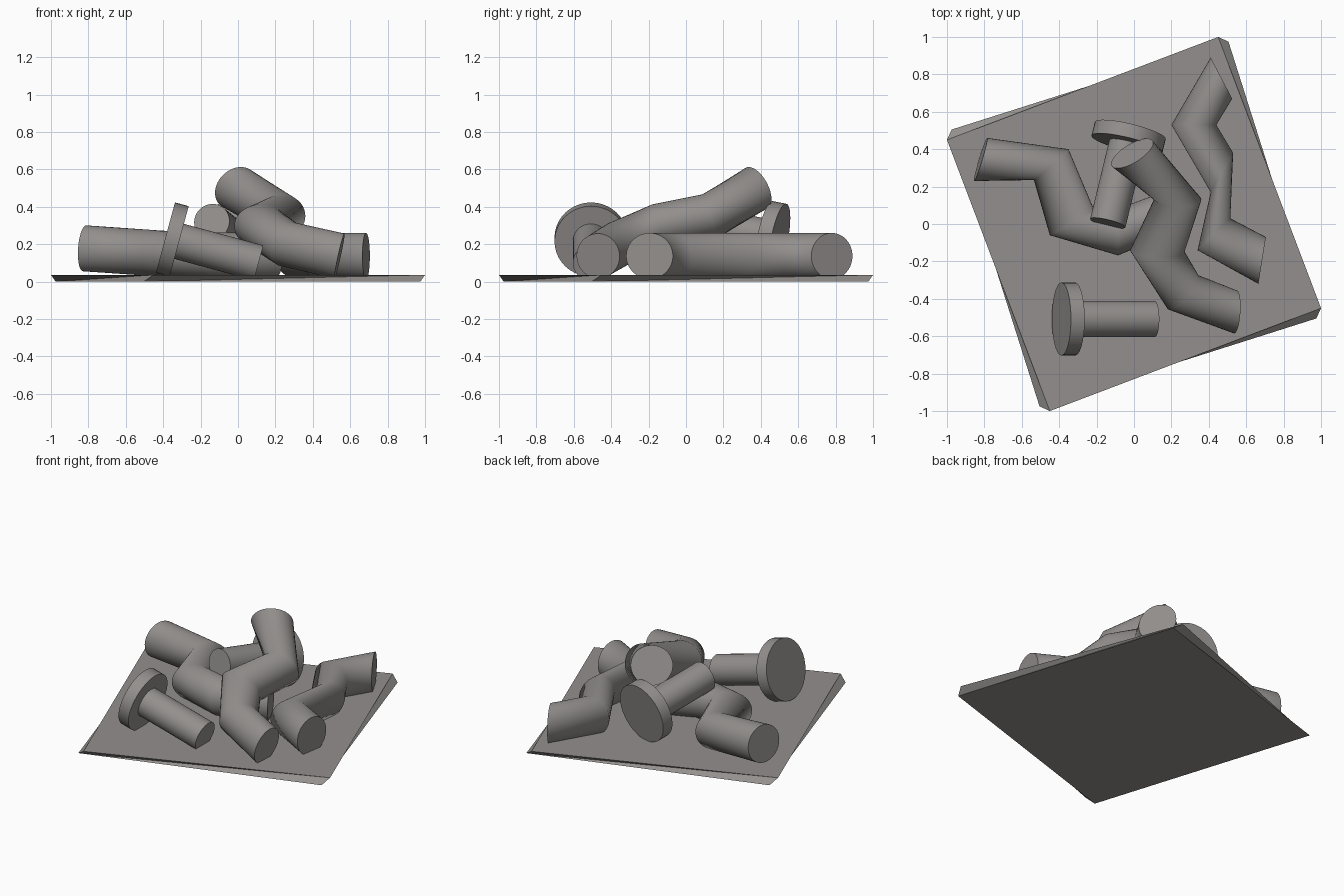
import bpy, bmesh, math
from mathutils import Vector

if "Cube" in bpy.data.objects:
    bpy.data.objects.remove(bpy.data.objects["Cube"])

SIDES = 40

# Dark warm grey for everything
GREY = bpy.data.materials.new("dark_grey")
GREY.diffuse_color = (0.29, 0.275, 0.267, 1.0)
GREY.use_nodes = True
GREY.node_tree.nodes["Principled BSDF"].inputs["Base Color"].default_value = GREY.diffuse_color


def loft(name, rings, smooth=True, hard_rings=False):
    """Skin a list of point rings and cap both ends; cap rims (or all rings) stay sharp."""
    bm = bmesh.new()
    loops = [[bm.verts.new(p) for p in ring] for ring in rings]
    n = len(rings[0])
    for a, b in zip(loops, loops[1:]):
        for i in range(n):
            j = (i + 1) % n
            if smooth:
                bm.faces.new((a[i], a[j], b[j], b[i]))
            else:
                bm.faces.new((a[i], a[j], b[j]))
                bm.faces.new((a[i], b[j], b[i]))
    bm.faces.new(loops[0])
    bm.faces.new(loops[-1])
    for face in bm.faces:
        face.smooth = smooth
    for loop in (loops if hard_rings else (loops[0], loops[-1])):
        for i in range(n):
            bm.edges.get((loop[i], loop[(i + 1) % n])).smooth = False
    bmesh.ops.recalc_face_normals(bm, faces=bm.faces)
    mesh = bpy.data.meshes.new(name)
    bm.to_mesh(mesh)
    bm.free()
    mesh.materials.append(GREY)
    ob = bpy.data.objects.new(name, mesh)
    bpy.context.collection.objects.link(ob)
    return ob


def circle(center, u, v):
    return [center + u * math.cos(t) + v * math.sin(t)
            for t in (2 * math.pi * i / SIDES for i in range(SIDES))]


def bent_tube(name, joints, r=0.123):
    """Joints are (left x, left y, right x, right y, centre z) seen from the top."""
    centers = [Vector(((a + c) / 2, (b + d) / 2, z)) for a, b, c, d, z in joints]
    rings = []
    for i, (a, b, c, d, z) in enumerate(joints):
        half = Vector((c - a, d - b, 0)) / 2
        along = centers[min(i + 1, len(joints) - 1)] - centers[max(i - 1, 0)]
        up = half.cross(along).normalized() * r
        if up.z < 0:
            up = -up
        rings.append(circle(centers[i], half, up))
    return loft(name, rings)


def bolt(name, head, tip, head_r=0.195, shaft_r=0.097, thick=0.076):
    """Disc head with a plain round shaft."""
    head, tip = Vector(head), Vector(tip)
    axis = (tip - head).normalized()
    u = axis.cross(Vector((0, 0, 1))).normalized()
    v = axis.cross(u)
    neck = head + axis * thick
    return loft(name, [circle(p, u * r, v * r) for p, r in
                       ((head, head_r), (neck, head_r), (neck, shaft_r), (tip, shaft_r))],
                hard_rings=True)


def square(x, y, z):
    return [Vector(p) for p in ((x, y, z), (-y, x, z), (-x, -y, z), (y, -x, z))]


# Base plate: thin square, slightly twisted from bottom to top
loft("base_plate", [square(0.505, 0.975, 0.0), square(0.45, 1.0, 0.036)], smooth=False)

# Bent tubes
bent_tube("right_tube", [
    (0.41, 0.89, 0.525, 0.67, 0.137), (0.20, 0.53, 0.44, 0.53, 0.137),
    (0.41, 0.17, 0.53, 0.38, 0.137), (0.34, -0.14, 0.515, 0.03, 0.137),
    (0.665, -0.32, 0.705, -0.07, 0.137)])
bent_tube("left_tube", [
    (-0.855, 0.23, -0.785, 0.46, 0.178), (-0.535, 0.235, -0.35, 0.40, 0.152),
    (-0.45, -0.06, -0.215, 0.08, 0.145), (-0.085, -0.168, -0.09, 0.08, 0.14),
    (0.24, -0.03, 0.15, 0.17, 0.135)])
bent_tube("top_tube", [
    (-0.12, 0.31, 0.10, 0.445, 0.50), (0.11, 0.135, 0.36, 0.13, 0.352),
    (-0.02, -0.14, 0.27, -0.15, 0.295), (0.18, -0.455, 0.345, -0.275, 0.2),
    (0.535, -0.585, 0.55, -0.355, 0.137)])

# Bolts
bolt("front_bolt", (-0.388, -0.508, 0.235), (0.11, -0.508, 0.10))
bolt("back_bolt", (-0.02, 0.50, 0.225), (-0.14, 0.005, 0.32))
